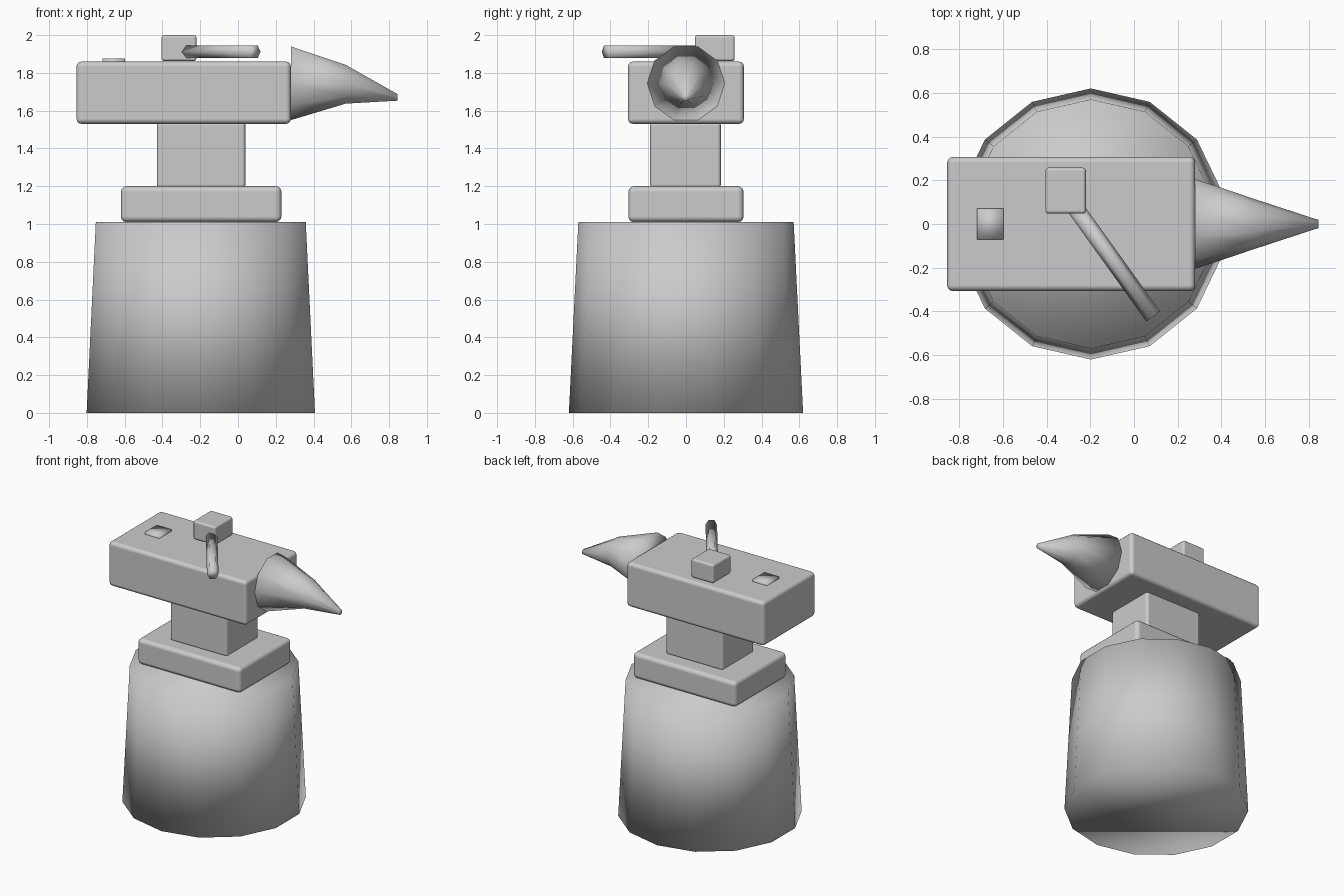
import bpy, bmesh, math
from mathutils import Vector

if "Cube" in bpy.data.objects:
    bpy.data.objects.remove(bpy.data.objects["Cube"])

grey = bpy.data.materials.new("plain grey")
grey.diffuse_color = (0.6, 0.6, 0.6, 1)
grey.use_nodes = True
grey.node_tree.nodes["Principled BSDF"].inputs["Base Color"].default_value = grey.diffuse_color


def finish(name, bm, smooth=True):
    bmesh.ops.recalc_face_normals(bm, faces=bm.faces[:])
    for f in bm.faces:
        f.smooth = smooth
    me = bpy.data.meshes.new(name)
    bm.to_mesh(me)
    bm.free()
    me.materials.append(grey)
    ob = bpy.data.objects.new(name, me)
    bpy.context.collection.objects.link(ob)
    return ob


def box(name, lo, hi, bevel=0.0):
    """Box between two corners, optionally with rounded edges."""
    bm = bmesh.new()
    bmesh.ops.create_cube(bm, size=1)
    lo, hi = Vector(lo), Vector(hi)
    for v in bm.verts:
        v.co = Vector([(lo[i] + hi[i]) / 2 + v.co[i] * (hi[i] - lo[i]) for i in range(3)])
    ob = finish(name, bm)
    if bevel:
        mod = ob.modifiers.new("rounding", 'BEVEL')
        mod.width = bevel
        mod.segments = 3
        mod.limit_method = 'NONE'
        mod.harden_normals = True
    return ob


def loft(name, rings, sides, u, v, phase=0.0):
    """Capped tube through rings (centre, radius); u and v span the ring plane."""
    bm = bmesh.new()
    loops = []
    for centre, r in rings:
        loops.append([bm.verts.new(Vector(centre)
                      + Vector(u) * r * math.cos(phase + 2 * math.pi * k / sides)
                      + Vector(v) * r * math.sin(phase + 2 * math.pi * k / sides))
                      for k in range(sides)])
    for a, b in zip(loops, loops[1:]):
        for k in range(sides):
            n = (k + 1) % sides
            bm.faces.new((a[k], a[n], b[n], b[k]))
    bm.faces.new(loops[0])
    bm.faces.new(loops[-1])
    return finish(name, bm)


# Tapered fourteen-sided stump
loft("stump", [((-0.197, 0, 0), 0.62), ((-0.197, 0, 1.01), 0.57)], 14,
     (1, 0, 0), (0, 1, 0), math.pi / 2)

# Anvil foot, waist and body
box("anvil_foot", (-0.62, -0.305, 1.01), (0.23, 0.305, 1.20), 0.03)
box("anvil_waist", (-0.43, -0.19, 1.19), (0.04, 0.185, 1.54), 0.02)
box("anvil_body", (-0.855, -0.307, 1.53), (0.28, 0.307, 1.86), 0.027)

# Horn, drooping to a small blunt tip
loft("anvil_horn", [((0.28, 0, 1.745), 0.205), ((0.57, 0, 1.74), 0.108),
                    ((0.845, 0, 1.67), 0.018)], 10, (0, 1, 0), (0, 0, 1))

# Square hardy tool plug on the heel
box("hardy_plug", (-0.717, -0.07, 1.84), (-0.598, 0.07, 1.876))

# Hammer lying on the face
box("hammer_head", (-0.405, 0.047, 1.862), (-0.22, 0.258, 2.0), 0.015)
start, end = Vector((-0.28, 0.09, 1.912)), Vector((0.088, -0.423, 1.912))
d = (end - start).normalized()
loft("hammer_handle", [(start, 0.039), (end, 0.039)], 6, (-d.y, d.x, 0), (0, 0, 1))
